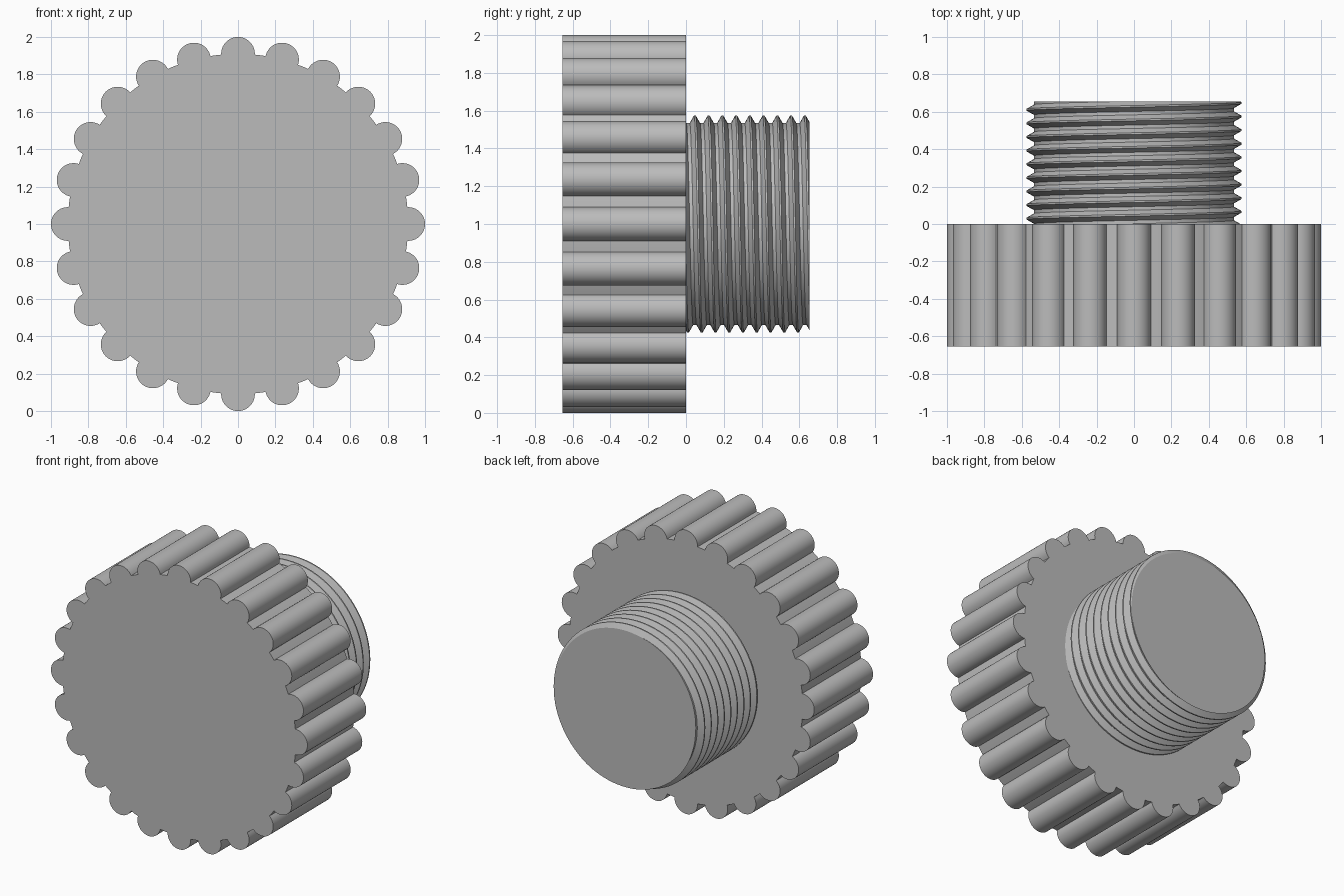
import bpy, bmesh
from math import sin, cos, pi, radians
from mathutils import Vector

cube = bpy.data.objects.get("Cube")
if cube:
    bpy.data.objects.remove(cube)

DEPTH = 0.655            # depth of the head and length of the thread
CENTRE = Vector((0, 0, 1))

grey = bpy.data.materials.new("plain grey")
grey.use_nodes = True
grey.diffuse_color = (0.5, 0.5, 0.5, 1)
grey.node_tree.nodes["Principled BSDF"].inputs["Base Color"].default_value = (0.5, 0.5, 0.5, 1)


def polar(radius, angle, y):
    """Point around the y axis, angle measured clockwise from the top."""
    return CENTRE + Vector((radius * sin(angle), y, radius * cos(angle)))


def finish(bm, name, sharp_angle):
    bmesh.ops.recalc_face_normals(bm, faces=bm.faces)
    mesh = bpy.data.meshes.new(name)
    bm.to_mesh(mesh)
    bm.free()
    mesh.materials.append(grey)
    obj = bpy.data.objects.new(name, mesh)
    bpy.context.collection.objects.link(obj)
    bpy.ops.object.select_all(action="DESELECT")
    obj.select_set(True)
    bpy.context.view_layer.objects.active = obj
    bpy.ops.object.shade_smooth_by_angle(angle=radians(sharp_angle))


def build_grip_head(lobes=24, ring=0.91, lobe_radius=0.09, steps=20):
    """Disc with round grip lobes, extruded from one outline."""
    bm = bmesh.new()
    outline = []
    sweep = radians(93)
    for k in range(lobes):
        turn = 2 * pi * k / lobes
        out = Vector((sin(turn), 0, cos(turn)))
        side = Vector((cos(turn), 0, -sin(turn)))
        for s in range(steps + 1):
            a = -sweep + 2 * sweep * s / steps
            p = out * (ring + lobe_radius * cos(a)) + side * lobe_radius * sin(a)
            outline.append(bm.verts.new(CENTRE + p + Vector((0, -DEPTH, 0))))
        # valley floor between two lobes
        outline.append(bm.verts.new(polar(ring, turn + pi / lobes, -DEPTH)))
    face = bm.faces.new(outline)
    result = bmesh.ops.extrude_face_region(bm, geom=[face], use_keep_orig=True)
    moved = [g for g in result["geom"] if isinstance(g, bmesh.types.BMVert)]
    bmesh.ops.translate(bm, verts=moved, vec=(0, DEPTH, 0))
    finish(bm, "grip_head", 30)


def build_threaded_stud(turns=9, crest=0.575, root=0.535, columns=96):
    """Right-handed V thread, cut flat at both ends and capped."""
    bm = bmesh.new()
    pitch = DEPTH / turns
    # flat crest and flat root, as fractions of one pitch
    profile = [(-1 / 16, crest), (1 / 16, crest), (3 / 8, root), (5 / 8, root)]
    n = len(profile)
    rows = []
    for t in range(-3, turns + 3):
        for offset, radius in profile:
            start = (t + offset + 0.645) * pitch
            rows.append([bm.verts.new(polar(radius, 2 * pi * j / columns,
                                            start + pitch * j / columns))
                         for j in range(columns)])
    for i in range(len(rows) - n - 1):
        for j in range(columns):
            # the last column joins the first, one turn further on
            k, step = ((j + 1), 0) if j + 1 < columns else (0, n)
            bm.faces.new((rows[i][j], rows[i + 1][j],
                          rows[i + 1 + step][k], rows[i + step][k]))
    for y, direction in ((0, -1), (DEPTH, 1)):
        cut = bmesh.ops.bisect_plane(
            bm, geom=bm.verts[:] + bm.edges[:] + bm.faces[:], dist=1e-6,
            plane_co=(0, y, 0), plane_no=(0, direction, 0), clear_outer=True)
        rim = [g for g in cut["geom_cut"]
               if isinstance(g, bmesh.types.BMEdge) and g.is_boundary]
        bmesh.ops.edgeloop_fill(bm, edges=rim)
    loose = [v for v in bm.verts if not v.link_faces]
    bmesh.ops.delete(bm, geom=loose, context="VERTS")
    finish(bm, "threaded_stud", 25)


build_grip_head()
build_threaded_stud()
